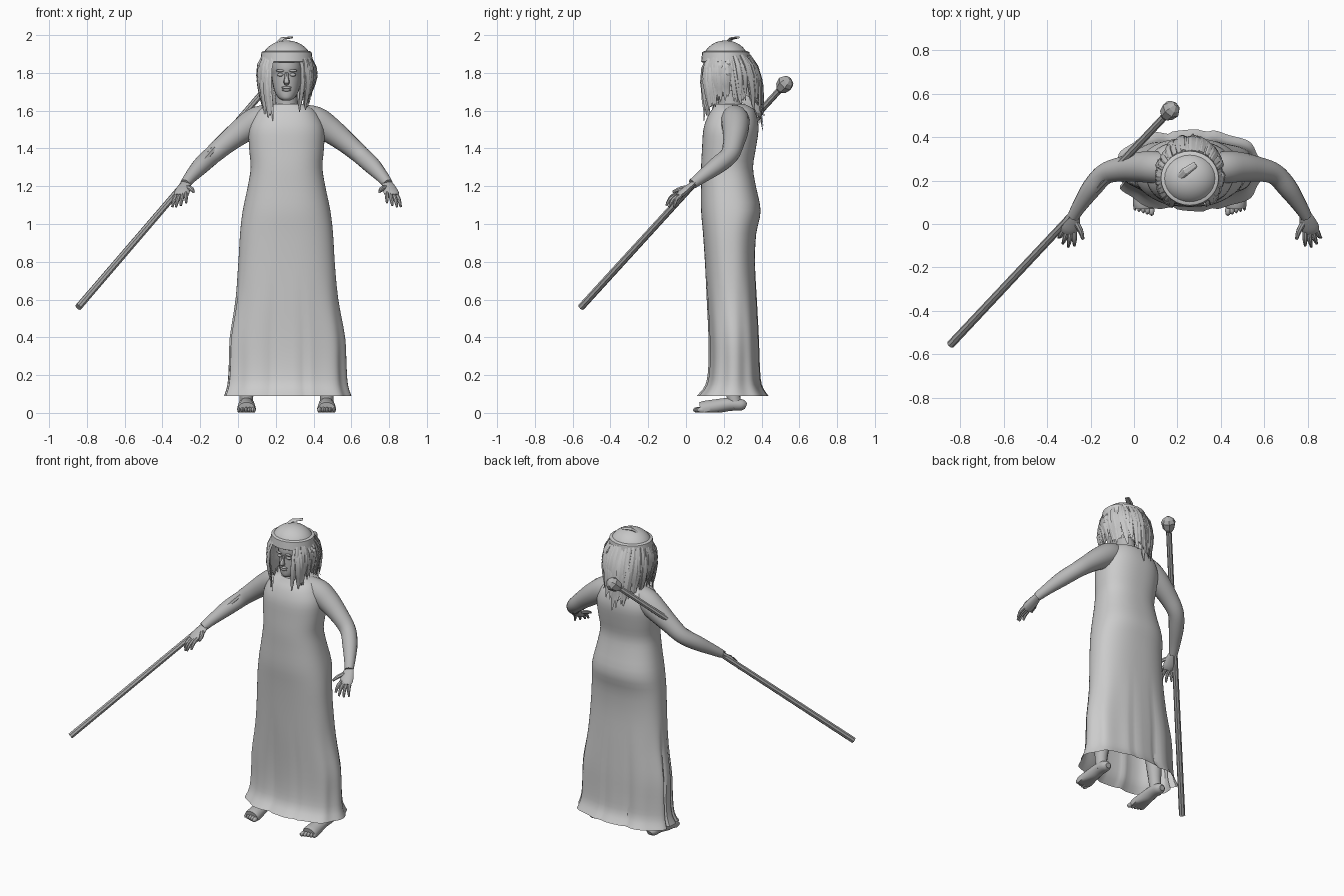
import bpy, bmesh, math, random
from mathutils import Vector as V

random.seed(4)
cube = bpy.data.objects.get("Cube")
if cube:
    bpy.data.objects.remove(cube, do_unlink=True)

CX = 0.257  # body's own middle plane


def material(name, value):
    m = bpy.data.materials.new(name)
    m.use_nodes = True
    col = (value, value, value, 1)
    m.diffuse_color = col
    m.node_tree.nodes["Principled BSDF"].inputs["Base Color"].default_value = col
    return m


cloth = material("light grey cloth", 0.6)
hair_grey = material("hair grey", 0.57)
skin = material("skin grey", 0.48)
wood = material("staff grey", 0.42)


def make(name, lofts, mat, angle=40, closed=True, caps=(True, True)):
    """One object from several lofts, each a list of equal rings."""
    bm = bmesh.new()
    for rings in lofts:
        rows = [[bm.verts.new(p) for p in ring] for ring in rings]
        n = len(rows[0])
        for a, b in zip(rows, rows[1:]):
            for i in range(n if closed else n - 1):
                j = (i + 1) % n
                bm.faces.new((a[i], a[j], b[j], b[i]))
        if closed and caps[0]:
            bm.faces.new(rows[0])
        if closed and caps[1]:
            bm.faces.new(rows[-1])
    bmesh.ops.recalc_face_normals(bm, faces=bm.faces)
    me = bpy.data.meshes.new(name)
    bm.to_mesh(me)
    bm.free()
    me.materials.append(mat)
    ob = bpy.data.objects.new(name, me)
    bpy.context.collection.objects.link(ob)
    bpy.ops.object.select_all(action='DESELECT')
    ob.select_set(True)
    bpy.context.view_layer.objects.active = ob
    bpy.ops.object.shade_smooth_by_angle(angle=math.radians(angle))
    return ob


def smooth(keys, steps=4):
    """Catmull-Rom interpolation of tuples."""
    out = []
    for i in range(len(keys) - 1):
        a, b, c, d = (keys[max(0, min(len(keys) - 1, i + k))] for k in (-1, 0, 1, 2))
        for s in range(steps):
            t = s / steps
            out.append(tuple(q + t / 2 * (r - p + t * (2*p - 5*q + 4*r - w + t * (3*(q - r) + w - p)))
                             for p, q, r, w in zip(a, b, c, d)))
    return out + [keys[-1]]


def tube(path, sides=12, flat=1.0, side=None):
    """Rings along (x, y, z, radius) points."""
    pts = [V(p[:3]) for p in path]
    rings = []
    for i, p in enumerate(pts):
        t = (pts[min(i + 1, len(pts) - 1)] - pts[max(i - 1, 0)]).normalized()
        s = side or t.cross(V((0.13, 0.2, 1)))
        s = (s - t * s.dot(t)).normalized()
        n, r = t.cross(s), path[i][3]
        rings.append([p + s * math.cos(k * math.tau / sides) * r
                      + n * math.sin(k * math.tau / sides) * r * flat for k in range(sides)])
    return rings


def slices(levels, n=24, power=1.0, fold=None):
    """Horizontal rings from (z, half width, front y, back y)."""
    rings = []
    for z, hx, y0, y1 in levels:
        ring = []
        for k in range(n):
            a = k * math.tau / n
            c, s = math.cos(a), math.sin(a)
            f = 1 + (fold(a, z) if fold else 0)
            ring.append(V((CX + hx * f * math.copysign(abs(c) ** power, c),
                           (y0 + y1) / 2 + (y1 - y0) / 2 * f * math.copysign(abs(s) ** power, s), z)))
        rings.append(ring)
    return rings


def blob(c, r, n=12, rows=8):
    return [[V((c[0] + r[0] * math.sin(v) * math.cos(k * math.tau / n),
                c[1] + r[1] * math.sin(v) * math.sin(k * math.tau / n),
                c[2] + r[2] * math.cos(v))) for k in range(n)]
            for v in (0.03 + (math.pi - 0.06) * i / rows for i in range(rows + 1))]


def mirrored(lofts):
    return [[[V((2 * CX - p.x, p.y, p.z)) for p in ring] for ring in rings] for rings in lofts]


def pair(name, lofts, mat):
    make("right_" + name, lofts, mat)
    make("left_" + name, mirrored(lofts), mat)


# Long dress with folds toward the hem
def folds(a, z):
    depth = max(0, min(1, (0.75 - z) / 0.5))
    crease = sum(math.exp(-((a - c) / 0.06) ** 2) for c in (4.5, 4.95, 1.4, 1.85, 3.0, 3.4))
    return depth * (0.025 * math.cos(9 * a) - 0.07 * crease)


dress = [(0.09, 0.335, 0.06, 0.435), (0.15, 0.317, 0.105, 0.4), (0.25, 0.31, 0.12, 0.39),
         (0.4, 0.305, 0.12, 0.385), (0.6, 0.272, 0.11, 0.375), (0.8, 0.255, 0.1, 0.365),
         (0.95, 0.246, 0.09, 0.372), (1.07, 0.232, 0.08, 0.395), (1.2, 0.205, 0.08, 0.37),
         (1.3, 0.19, 0.08, 0.355), (1.4, 0.198, 0.085, 0.37), (1.5, 0.2, 0.092, 0.384),
         (1.57, 0.173, 0.115, 0.375), (1.61, 0.14, 0.14, 0.355), (1.635, 0.085, 0.155, 0.31)]
make("dress", [slices(smooth(dress, 3), 96, 0.84, folds)], cloth, 35, caps=(False, True))

# Arms with hands
arm = smooth([(0.21, 0.25, 1.575, 0.06), (0.11, 0.26, 1.55, 0.075), (0.03, 0.262, 1.50, 0.07),
              (-0.06, 0.252, 1.43, 0.057), (-0.135, 0.23, 1.365, 0.049), (-0.195, 0.165, 1.31, 0.046),
              (-0.25, 0.085, 1.25, 0.034), (-0.28, 0.035, 1.212, 0.027)])
palm = smooth([(-0.275, 0.045, 1.22, 0.027), (-0.285, 0.015, 1.195, 0.037),
               (-0.298, -0.02, 1.165, 0.042), (-0.305, -0.04, 1.148, 0.034)], 3)
arm_parts = [tube(arm, 16), tube(palm, 12, 0.45)]
for i, tip in enumerate([(-0.348, -0.062, 1.09), (-0.328, -0.09, 1.09),
                         (-0.303, -0.105, 1.098), (-0.275, -0.1, 1.112)]):
    root = V((-0.328 + 0.018 * i, -0.027 - 0.003 * i, 1.15 + 0.004 * i))
    mid = root.lerp(V(tip), 0.5) + V((0, -0.008, 0.008))
    arm_parts.append(tube(smooth([(*root, 0.011), (*mid, 0.011), (*tip, 0.006)], 3), 8))
arm_parts.append(tube(smooth([(-0.272, 0.015, 1.195, 0.014), (-0.247, -0.03, 1.185, 0.013),
                              (-0.235, -0.07, 1.17, 0.007)], 3), 8))
pair("arm", arm_parts, skin)

# Legs, feet and toes
FX = 0.045
foot = smooth([(FX, 0.318, 0.035, 0.018), (FX, 0.295, 0.042, 0.036), (FX, 0.23, 0.045, 0.042),
               (FX, 0.16, 0.034, 0.046), (FX, 0.1, 0.022, 0.05), (FX, 0.075, 0.018, 0.046)])
sole = [[V((p.x, p.y, max(p.z, 0.002))) for p in ring] for ring in tube(foot, 14, 0.85, V((1, 0, 0)))]
leg = smooth([(FX, 0.265, 0.03, 0.036), (FX, 0.25, 0.1, 0.037), (FX + 0.01, 0.25, 0.25, 0.05),
              (FX + 0.03, 0.24, 0.5, 0.06)])
toes = [blob((FX + 0.036 - 0.019 * i, 0.062 + 0.006 * i, 0.016), (0.014 - 0.0012 * i, 0.026, 0.015), 8, 6)
        for i in range(5)]
pair("foot", [sole, tube(leg, 14)] + toes, skin)

# Head, neck and features
face = smooth([(1.655, 0.02, 0.125, 0.17), (1.668, 0.042, 0.113, 0.22), (1.70, 0.063, 0.11, 0.27),
               (1.75, 0.075, 0.112, 0.3), (1.79, 0.08, 0.113, 0.32), (1.83, 0.085, 0.107, 0.32),
               (1.9, 0.08, 0.12, 0.3)])
neck = [(CX, 0.24, 1.56, 0.075), (CX, 0.235, 1.62, 0.06), (CX, 0.22, 1.72, 0.058)]
make("head", [slices(face), tube(neck, 16)], skin)
nose = [(CX, 0.113, 1.80, 0.009), (CX, 0.104, 1.77, 0.012), (CX, 0.099, 1.752, 0.017), (CX, 0.112, 1.742, 0.012)]
make("nose", [tube(smooth(nose, 3), 8, 0.9, V((1, 0, 0)))], skin)
make("lips", [blob((CX, 0.112, 1.722), (0.028, 0.01, 0.007)),
              blob((CX, 0.112, 1.709), (0.024, 0.01, 0.007))], skin)
pair("eye", [blob((CX - 0.033, 0.118, 1.79), (0.017, 0.009, 0.009)),
             blob((CX - 0.033, 0.115, 1.812), (0.024, 0.008, 0.007))], skin)

# Hair crown, headband and top tuft
crown = [(1.86 + 0.112 * math.sin(v), 0.134 * math.cos(v), 0.21 - 0.124 * math.cos(v), 0.21 + 0.124 * math.cos(v))
         for v in (i * 1.53 / 8 for i in range(9))]
make("hair_crown", [slices(crown, 28)], hair_grey, 30)
band = [(1.855, 0.132, 0.088, 0.335), (1.86, 0.139, 0.08, 0.342),
        (1.91, 0.133, 0.086, 0.336), (1.915, 0.122, 0.097, 0.325)]
make("headband", [slices(band, 28)], cloth, 30)
tuft = [(0.195, 0.2, 1.945, 0.014), (0.235, 0.24, 1.982, 0.019), (0.285, 0.275, 1.988, 0.014)]
make("hair_tuft", [tube(tuft, 6, 0.4, V((1, -1, 0)))], hair_grey, 20)


# Hanging hair: an open sheet covered by ragged locks (angle 0 is the face)
def hang(a, z0, z1, t, scale=1.0):
    bulge = math.sin(math.pi * min(1, t * 1.15) ** 0.8)
    rx = (0.125 + 0.025 * bulge + 0.002 * t) * scale
    ry = (0.122 + 0.03 * bulge + 0.05 * t) * scale
    return V((CX + rx * math.sin(a), 0.215 + 0.022 * t - ry * math.cos(a), z0 + (z1 - z0) * t))


def tip_height(a):
    back = (1 - math.cos(a)) / 2
    front = 1.52 if a > math.pi else 1.57
    return front + 0.09 * math.sin(a) ** 2 - 0.01 * back


START, END = 0.68, math.tau - 0.62
sheet = []
for r in range(9):
    sheet.append([hang(a, 1.89, tip_height(a) + 0.05, r / 8, 0.95)
                  for a in (START + (END - START) * k / 40 for k in range(41))])
make("hair_sheet", [sheet], hair_grey, 25, closed=False)

locks = []
for i in range(76):
    a = START + (END - START) * i / 75 + random.uniform(-0.04, 0.04)
    z1 = tip_height(a) + random.uniform(-0.02, 0.07)
    z0, drift = random.uniform(1.86, 1.9), random.uniform(-0.1, 0.1)
    size, width = random.uniform(0.96, 1.05), random.uniform(0.012, 0.022)
    path = [(*hang(a + drift * t, z0, z1, t, size), width * w)
            for t, w in ((0, 0.7), (0.2, 1), (0.45, 1.1), (0.7, 0.9), (0.88, 0.6), (1, 0.15))]
    locks.append(tube(path, 5, 0.35, V((math.cos(a), math.sin(a), 0))))
make("hair_locks", locks, hair_grey, 25)

# Staff with faceted knob
foot_end, top = V((-0.845, -0.555, 0.56)), V((0.15, 0.505, 1.72))
axis = (top - foot_end).normalized()
make("staff", [tube([(*foot_end, 0.019), (*top, 0.017)], 8)], wood, 20)
knob = [(-0.02, 0.018), (0, 0.036), (0.04, 0.045), (0.062, 0.034), (0.08, 0.008)]
make("staff_knob", [tube([(*(top + axis * d), r) for d, r in knob], 7)], wood, 15)
